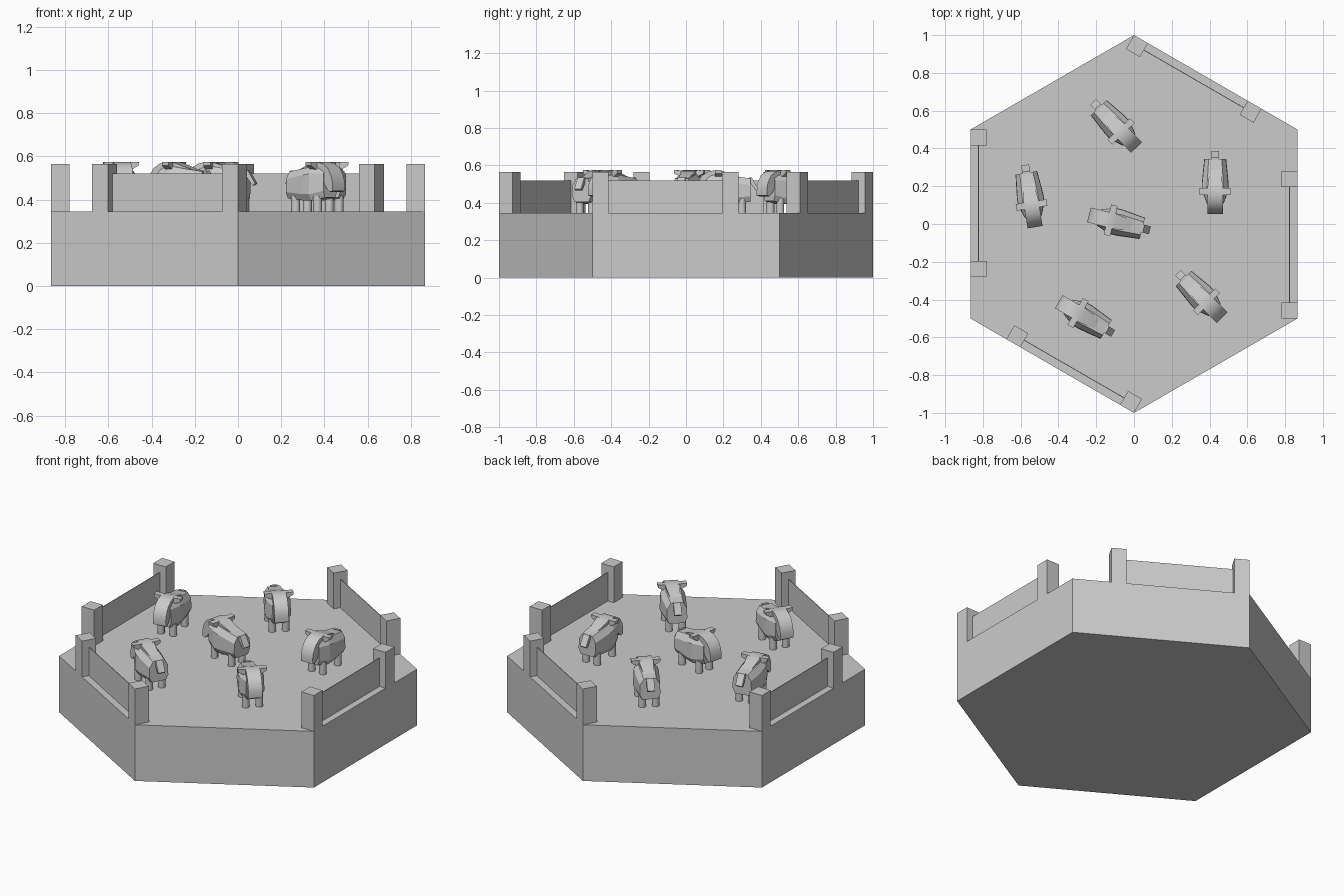
import bpy, bmesh, math
from mathutils import Vector

if "Cube" in bpy.data.objects:
    bpy.data.objects.remove(bpy.data.objects["Cube"])

TOP = 0.345  # ground level of the tile


def loft(name, rings, smooth=False):
    """Closed mesh skinned through rings of equal point count."""
    bm = bmesh.new()
    vs = [[bm.verts.new(p) for p in r] for r in rings]
    n = len(rings[0])
    for a, b in zip(vs, vs[1:]):
        for i in range(n):
            j = (i + 1) % n
            bm.faces.new((a[i], a[j], b[j], b[i]))
    bm.faces.new(vs[0])
    bm.faces.new(vs[-1])
    bmesh.ops.recalc_face_normals(bm, faces=bm.faces)
    me = bpy.data.meshes.new(name)
    bm.to_mesh(me)
    bm.free()
    if smooth:
        me.shade_smooth()
        me.set_sharp_from_angle(angle=math.radians(40))
    return me


def place(name, me, loc=(0, 0, 0), rot=0):
    ob = bpy.data.objects.new(name, me)
    ob.location = loc
    ob.rotation_euler.z = rot
    bpy.context.collection.objects.link(ob)
    return ob


def box(name, x0, x1, y0, y1, z0, z1):
    return loft(name, [[(x0, y0, z), (x1, y0, z), (x1, y1, z), (x0, y1, z)] for z in (z0, z1)])


# hexagonal tile
corner = [Vector((math.cos(a), math.sin(a), 0)) for a in [math.radians(30 + 60 * i) for i in range(6)]]
place("hex_tile", loft("hex_tile", [[(c.x, c.y, z) for c in corner] for z in (0, TOP)]))

# fences: two posts and a thin panel along four edges, starting at a corner
P, SPAN = 0.085, 0.78
post = box("fence_post", -P / 2, P / 2, -P / 2, P / 2, TOP, 0.565)
panel = box("fence_panel", P / 2 - 0.005, SPAN - P * 1.5 - 0.0 + P / 2 + 0.005 - P / 2, -0.002, 0.002, TOP, 0.52)
for s, e in ((1, 0), (2, 3), (4, 3), (5, 0)):
    d = (corner[e] - corner[s]).normalized()
    inward = -(corner[s] + corner[e]).normalized()
    start = corner[s] + d * P / 2 + inward * P / 2
    rot = math.atan2(d.y, d.x)
    place("fence_post", post, start, rot)
    place("fence_post", post, start + d * (SPAN - P), rot)
    place("fence_panel", panel, start, rot)


# sheep parts, nose along +x
def body_ring(x, w, zb, zt):
    half = [(0.75 * w, zb), (w, zb + 0.03), (0.97 * w, zt - 0.035), (0.6 * w, zt)]
    return [(x, y, z) for y, z in half] + [(x, -y, z) for y, z in reversed(half)]


body = loft("sheep_body", [body_ring(-0.125, 0.058, 0.405, 0.53), body_ring(0.0, 0.071, 0.395, 0.548),
                           body_ring(0.04, 0.071, 0.395, 0.555), body_ring(0.11, 0.045, 0.41, 0.555)])

# neck wedge running into the curved face
profile = [(-0.09, 0.53), (0.02, 0.57), (0.06, 0.575), (0.1, 0.567), (0.135, 0.545), (0.157, 0.51),
           (0.166, 0.475), (0.165, 0.44), (0.145, 0.435), (0.12, 0.46), (0.1, 0.5), (0.03, 0.53)]
head = loft("sheep_head", [[(x, s * (0.026 if x < 0 else 0.04), z) for x, z in profile] for s in (-1, 1)], True)


def ear_mesh(s):
    pts = [(0.03, 0.53), (0.08, 0.557), (0.082, 0.575), (0.03, 0.573)]
    return loft("sheep_ear", [[(x, s * y, z) for y, z in pts] for x in (0.03, 0.065)])


ears = [ear_mesh(s) for s in (-1, 1)]

# sloping tail flap
tail_profile = [(-0.118, 0.535), (-0.132, 0.535), (-0.167, 0.475), (-0.155, 0.465), (-0.118, 0.515)]
tail = loft("sheep_tail", [[(x, y, z) for x, z in tail_profile] for y in (-0.021, 0.021)])

# round leg
leg = loft("sheep_leg", [[(0.021 * math.cos(i * math.pi / 6), 0.021 * math.sin(i * math.pi / 6), z)
                          for i in range(12)] for z in (TOP, 0.42)], True)

# flock: tail end and nose end of each animal
flock = [((0.43, 0.386), (0.43, 0.053)), ((-0.577, 0.315), (-0.523, -0.02)), ((-0.215, 0.645), (0.013, 0.405)),
         ((0.09, -0.035), (-0.245, 0.05)), ((0.235, -0.26), (0.465, -0.495)), ((-0.11, -0.58), (-0.4, -0.41))]
for t, h in flock:
    t, h = Vector((*t, 0)), Vector((*h, 0))
    mid, d = (t + h) / 2, (h - t).normalized()
    side = Vector((-d.y, d.x, 0))
    rot = math.atan2(d.y, d.x)
    for me in (body, head, tail, *ears):
        place(me.name, me, mid, rot)
    for x in (-0.08, 0.065):
        for y in (-0.038, 0.038):
            place("sheep_leg", leg, mid + d * x + side * y, rot)
